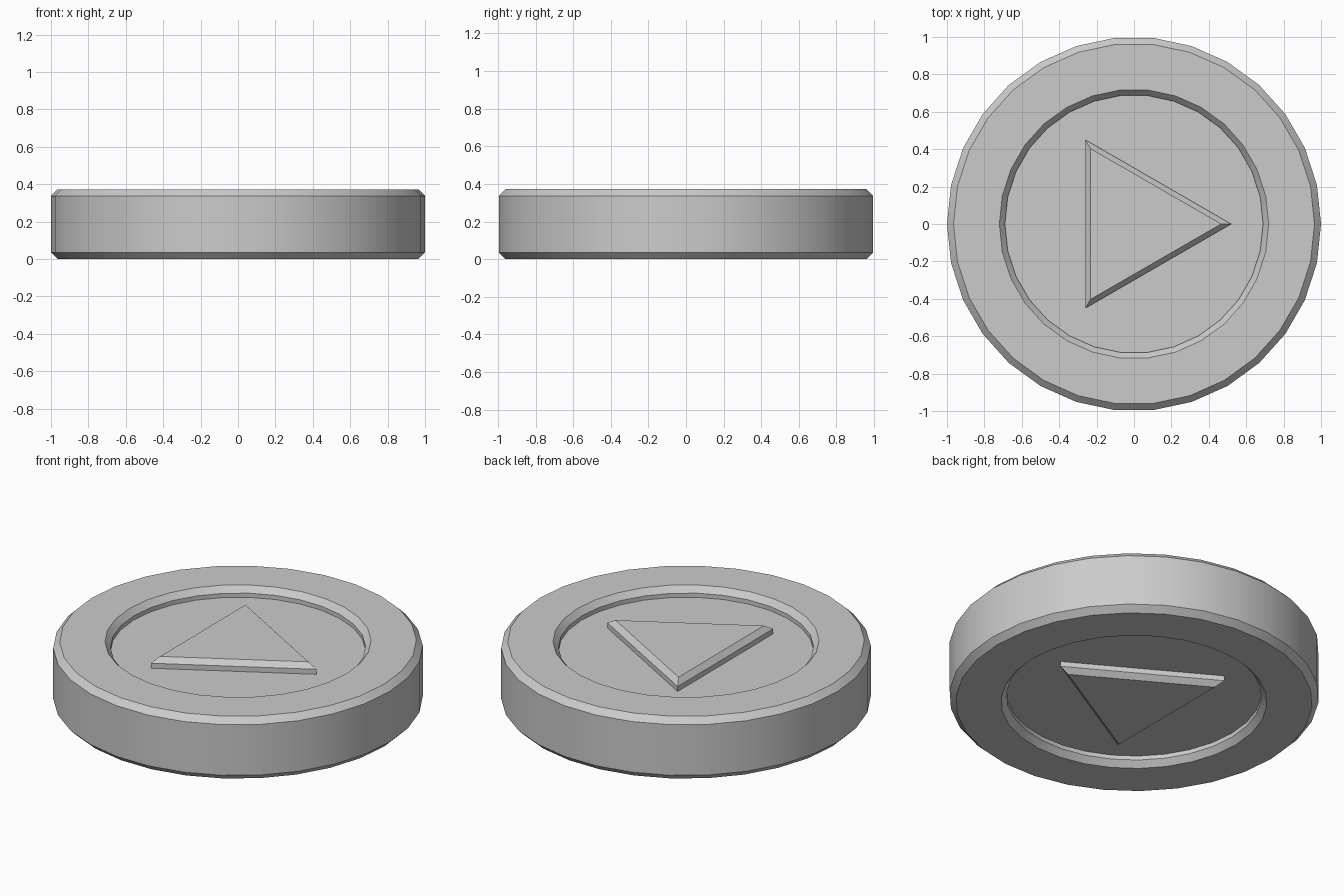
import bpy, bmesh, math

if "Cube" in bpy.data.objects:
    bpy.data.objects.remove(bpy.data.objects["Cube"])

H = 0.372      # thickness
C = 0.035      # chamfer size
D = 0.06       # recess depth


def revolve(name, profile, sides, closed_ends):
    """Rings of (radius, z) joined by quads; flat caps on chosen ends."""
    bm = bmesh.new()
    rings = []
    for r, z in profile:
        rings.append([bm.verts.new((r * math.cos(2 * math.pi * i / sides),
                                    r * math.sin(2 * math.pi * i / sides), z))
                      for i in range(sides)])
    for a, b in zip(rings, rings[1:]):
        for i in range(sides):
            j = (i + 1) % sides
            bm.faces.new((a[i], a[j], b[j], b[i]))
    if closed_ends:
        bm.faces.new(list(reversed(rings[0])))
    bm.faces.new(rings[-1])
    me = bpy.data.meshes.new(name)
    bm.to_mesh(me)
    bm.free()
    ob = bpy.data.objects.new(name, me)
    bpy.context.collection.objects.link(ob)
    return ob


# Chamfered disc with a round recess in both faces
lower = [(0.69, D), (0.69, C), (0.72, 0), (1 - C, 0), (1, C)]
upper = [(r, H - z) for r, z in reversed(lower)]
disc = revolve("disc", lower + upper, 30, True)

# Raised triangle on the upper recess floor, flush with the rim
tri = [(0.52, H - D), (0.52, H - 0.03), (0.465, H)]
revolve("top_triangle", tri, 3, False)

# Matching triangle underneath, mirrored in z
bottom = revolve("bottom_triangle", [(r, H - z) for r, z in tri], 3, False)
bottom.data.flip_normals()

# Smooth rim, sharp chamfer edges
bpy.ops.object.select_all(action='DESELECT')
disc.select_set(True)
bpy.context.view_layer.objects.active = disc
bpy.ops.object.shade_smooth_by_angle(angle=math.radians(25))
